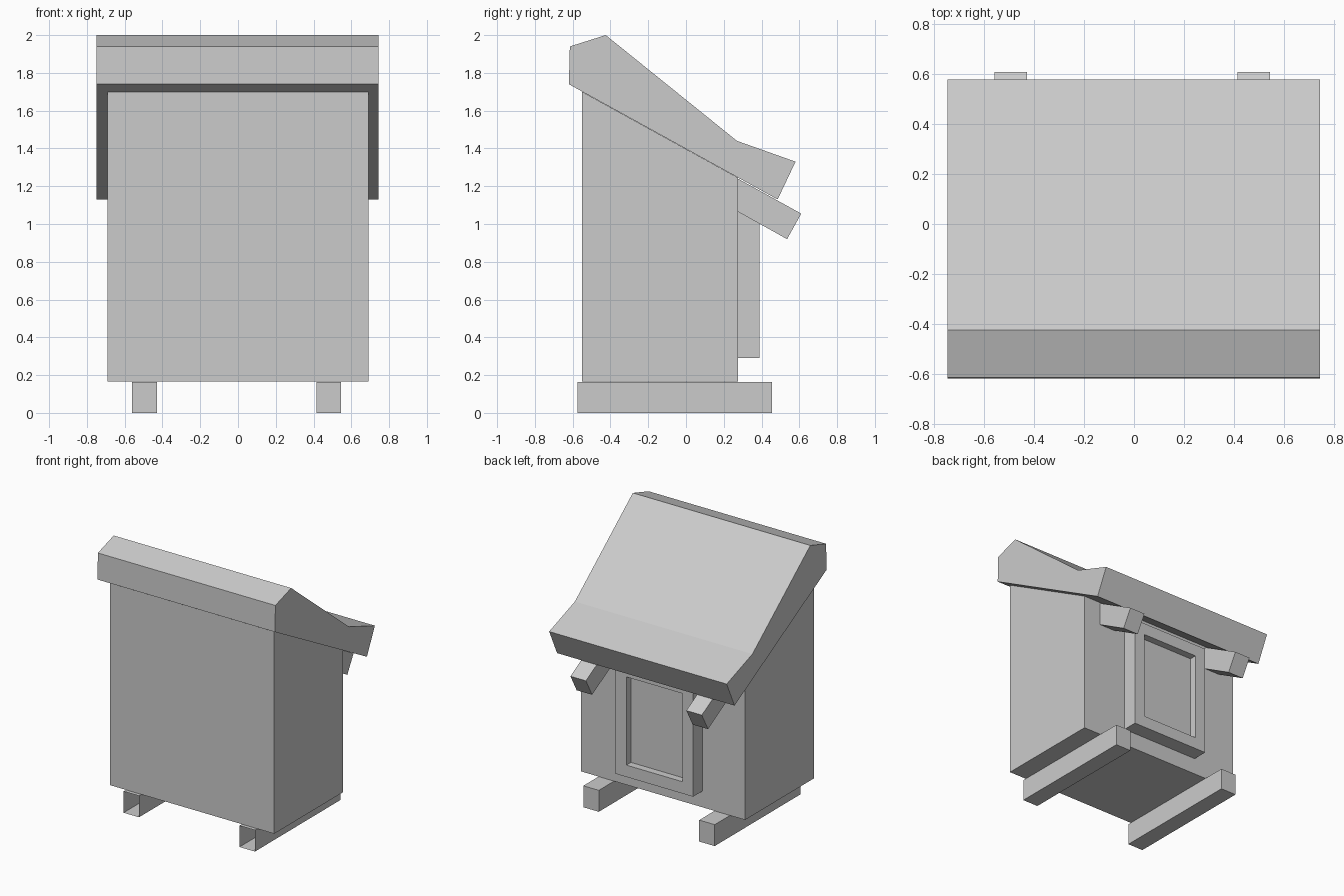
import bpy
import bmesh

cube = bpy.data.objects.get("Cube")
if cube:
    bpy.data.objects.remove(cube, do_unlink=True)

grey = bpy.data.materials.new("plain grey")
grey.use_nodes = True
grey.diffuse_color = (0.6, 0.6, 0.6, 1)
grey.node_tree.nodes["Principled BSDF"].inputs["Base Color"].default_value = (0.6, 0.6, 0.6, 1)


def finish(name, bm):
    bmesh.ops.recalc_face_normals(bm, faces=bm.faces)
    mesh = bpy.data.meshes.new(name)
    bm.to_mesh(mesh)
    bm.free()
    mesh.materials.append(grey)
    obj = bpy.data.objects.new(name, mesh)
    bpy.context.collection.objects.link(obj)
    return obj


def extrude_profile(name, profile, x0, x1, open_front=False):
    """Sweep a closed (y, z) side profile from x0 to x1."""
    bm = bmesh.new()
    a = [bm.verts.new((x0, y, z)) for y, z in profile]
    b = [bm.verts.new((x1, y, z)) for y, z in profile]
    bm.faces.new(a)
    bm.faces.new(b[::-1])
    n = len(a)
    for i in range(n):
        j = (i + 1) % n
        bm.faces.new((a[i], b[i], b[j], a[j]))
    bmesh.ops.recalc_face_normals(bm, faces=bm.faces)
    if open_front:
        front = [f for f in bm.faces if f.normal.y < -0.9]
        bmesh.ops.delete(bm, geom=front, context='FACES_ONLY')
    return finish(name, bm)


# Body with a sloping top that meets the roof
extrude_profile("body", [(-0.55, 0.165), (0.275, 0.165), (0.275, 1.245), (-0.55, 1.70)],
                -0.69, 0.69)

# Thick slanted roof with a flared eave
extrude_profile("roof", [(-0.62, 1.74), (-0.615, 1.94), (-0.425, 2.0), (0.27, 1.44),
                         (0.58, 1.33), (0.485, 1.13)], -0.748, 0.745)

# Floor runners, open at the front, and eave brackets
for side, x0, x1 in (("right", -0.56, -0.43), ("left", 0.415, 0.545)):
    extrude_profile(side + "_runner", [(-0.575, 0), (0.455, 0), (0.455, 0.163), (-0.575, 0.163)],
                    x0, x1, open_front=True)
    extrude_profile(side + "_bracket", [(0.275, 1.065), (0.535, 0.92), (0.61, 1.055),
                                        (0.275, 1.24)], x0, x1)

# Window frame on the back, with the pane set in
bm = bmesh.new()
bmesh.ops.create_cube(bm, size=1)
for v in bm.verts:
    v.co.x = 0.318 if v.co.x > 0 else -0.333
    v.co.y = 0.39 if v.co.y > 0 else 0.275
    v.co.z = 1.14 if v.co.z > 0 else 0.29
bm.normal_update()
pane = [f for f in bm.faces if f.normal.y > 0.9]
bmesh.ops.inset_region(bm, faces=pane, thickness=0.127)
hole = bmesh.ops.extrude_face_region(bm, geom=pane)
bmesh.ops.delete(bm, geom=pane, context='FACES_ONLY')
bmesh.ops.translate(bm, vec=(0, -0.055, 0),
                    verts=[g for g in hole["geom"] if isinstance(g, bmesh.types.BMVert)])
finish("window_frame", bm)
